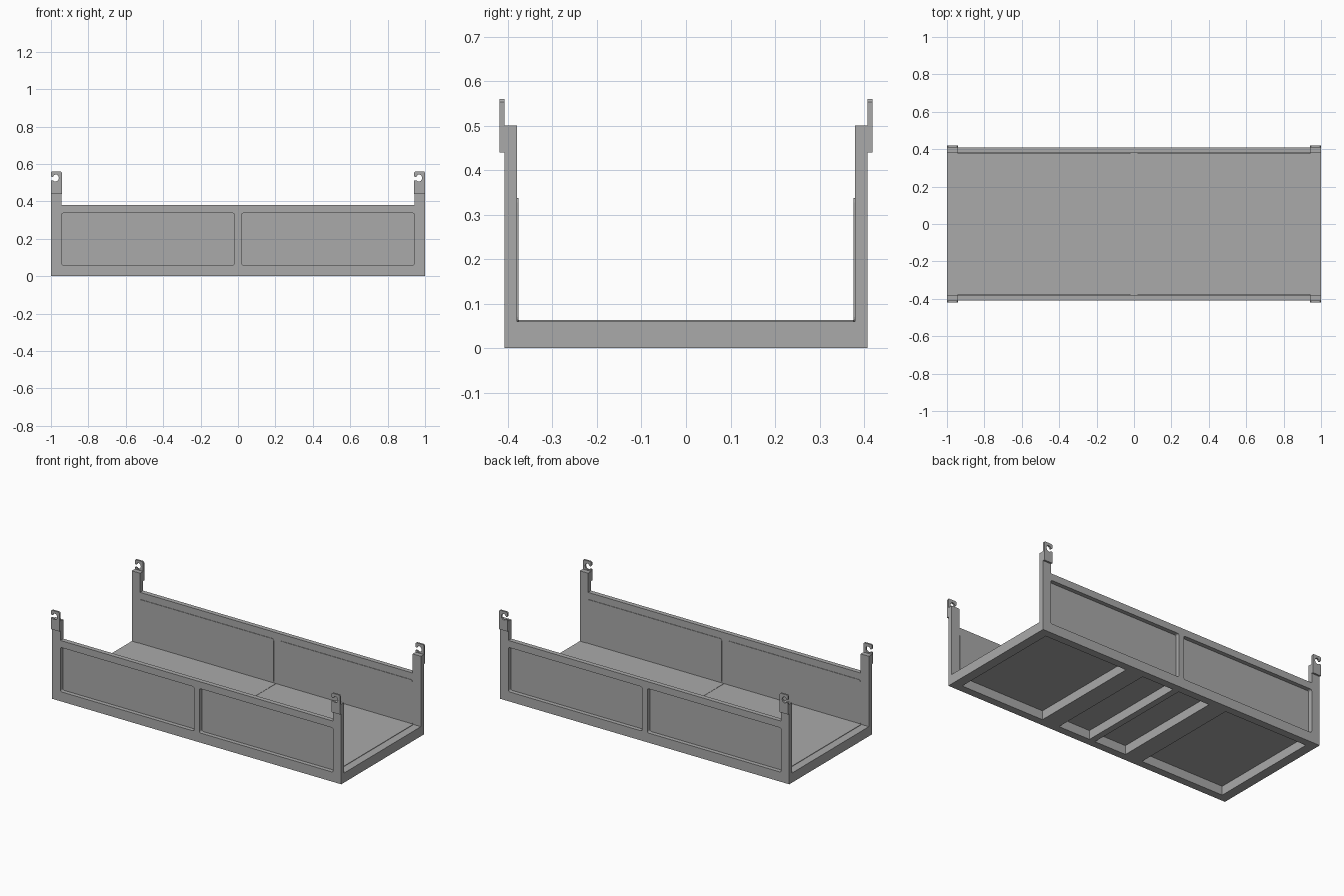
import bpy, math
from mathutils import Matrix

if "Cube" in bpy.data.objects:
    bpy.data.objects.remove(bpy.data.objects["Cube"])

grey = bpy.data.materials.new("steel grey")
grey.diffuse_color = (0.4, 0.4, 0.4, 1)
grey.use_nodes = True
grey.node_tree.nodes["Principled BSDF"].inputs["Base Color"].default_value = grey.diffuse_color


def slab(name, loops, depth, matrix):
    """Flat plate cut from 2D loops (outer first, then holes), local z = 0..depth."""
    cu = bpy.data.curves.new(name + "_outline", 'CURVE')
    cu.dimensions = '2D'
    cu.fill_mode = 'BOTH'
    cu.extrude = depth / 2
    for pts in loops:
        sp = cu.splines.new('POLY')
        sp.points.add(len(pts) - 1)
        for p, (x, y) in zip(sp.points, pts):
            p.co = (x, y, 0, 1)
        sp.use_cyclic_u = True
    tmp = bpy.data.objects.new(name + "_tmp", cu)
    bpy.context.collection.objects.link(tmp)
    dg = bpy.context.evaluated_depsgraph_get()
    me = bpy.data.meshes.new_from_object(tmp.evaluated_get(dg))
    bpy.data.objects.remove(tmp)
    me.transform(matrix @ Matrix.Translation((0, 0, depth / 2)))
    me.materials.clear()
    me.materials.append(grey)
    for p in me.polygons:
        p.use_smooth = False
    ob = bpy.data.objects.new(name, me)
    bpy.context.collection.objects.link(ob)
    return ob


def rect(x0, x1, y0, y1, r=0.0):
    if r == 0:
        return [(x0, y0), (x1, y0), (x1, y1), (x0, y1)]
    pts = []
    for cx, cy, a0 in ((x1 - r, y1 - r, 0), (x0 + r, y1 - r, 90),
                       (x0 + r, y0 + r, 180), (x1 - r, y0 + r, 270)):
        for k in range(4):
            a = math.radians(a0 + 30 * k)
            pts.append((cx + r * math.cos(a), cy + r * math.sin(a)))
    return pts


def upright(y):
    """Drawing plane x/z, thickness growing towards -y from y."""
    return Matrix.Translation((0, y, 0)) @ Matrix.Rotation(math.pi / 2, 4, 'X')


# side outline with corner posts, hook outline opening towards -x
side = [(-1, 0), (1, 0), (1, .5), (.943, .5), (.943, .38),
        (-.943, .38), (-.943, .5), (-1, .5)]
hook = [(0, .44), (.058, .44), (.058, .553), (.053, .56), (.005, .56), (0, .555),
        (0, .536), (.004, .53), (.010, .53), (.014, .536)]
hook += [(.026 + .016 * math.cos(math.radians(a)), .525 + .019 * math.sin(math.radians(a)))
         for a in range(120, -91, -30)]
hook += [(.018, .506), (.012, .512), (0, .512)]
windows = [(-.943, -.018), (.018, .943)]

for label, s in (("front", -1), ("back", 1)):
    def at(inner, outer):
        return upright(max(s * inner, s * outer))
    # side frame with two windows
    slab(label + "_side_frame",
         [side] + [rect(a, b, .06, .337, .01) for a, b in windows], .029, at(.379, .408))
    # thin recessed panels, standing slightly proud on the inside
    for i, (a, b) in enumerate(windows):
        slab(f"{label}_side_panel_{i}", [rect(a, b, .06, .337, .01)], .006, at(.376, .382))
    # hanging hooks
    for end, x0 in (("left", -1), ("right", .942)):
        slab(f"{label}_{end}_hook", [[(x0 + x, z) for x, z in hook]], .011, at(.408, .419))

# floor frame with cross beams
bays = [(-.94, -.36), (-.24, -.02), (.02, .24), (.36, .94)]
slab("floor_frame", [rect(-1, 1, -.379, .379)] + [rect(a, b, -.36, .36) for a, b in bays],
     .06, Matrix())

# two floor plates meeting at the middle
for n, (a, b) in (("left", (-.95, -.001)), ("right", (.001, .95))):
    slab(n + "_floor_plate", [rect(a, b, -.376, .376)], .007, Matrix.Translation((0, 0, .056)))
